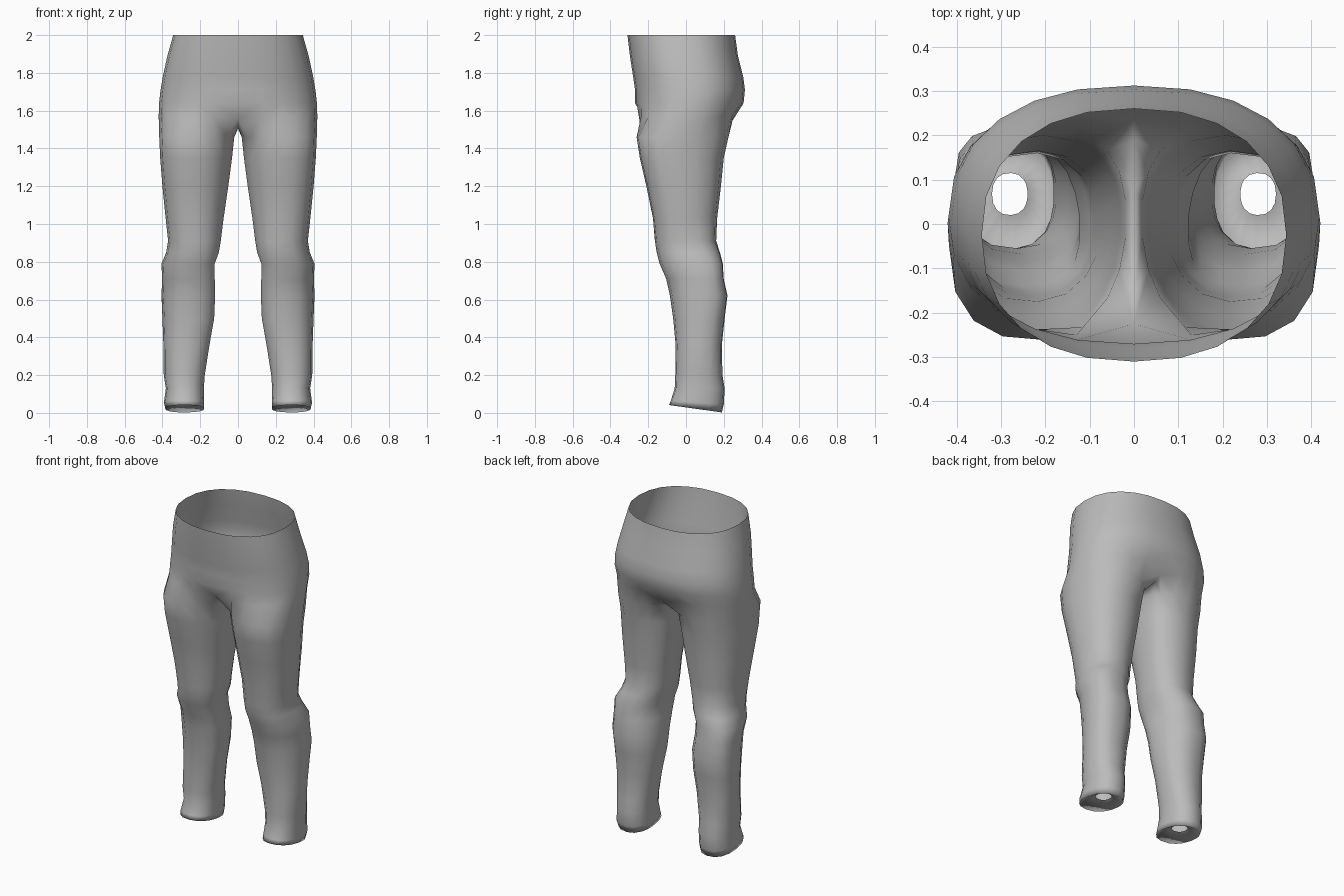
import bpy, bmesh
from math import sin, cos, radians, copysign

cube = bpy.data.objects.get("Cube")
if cube:
    bpy.data.objects.remove(cube, do_unlink=True)

ARC = 12      # segments round the outside of each half
INNER = 4     # extra points on the inside of the leg
SPREAD = 140  # half angle of the outside part of a leg ring


def power(v, e):
    return copysign(abs(v) ** e, v)


def oval(angle, x0, x1, y0, y1, e=0.87, skew=0.0):
    """Point on a rounded box outline; angle 0 is the outer side, -90 the front."""
    a = radians(angle)
    c, s = power(cos(a), e), power(sin(a), e)
    return ((x0 + x1) / 2 + (x1 - x0) / 2 * c,
            (y0 + y1) / 2 + (y1 - y0) / 2 * s + skew * c * abs(cos(a)))


def arc_t(k):
    return 2 * k / ARC - 1


def leg_ring(bm, z, x0, x1, y0, y1, tilt=0.0, skew=0.0):
    angles = [arc_t(k) * SPREAD for k in range(ARC + 1)]
    step = (360 - 2 * SPREAD) / (INNER + 1)
    angles += [SPREAD + step * (j + 1) for j in range(INNER)]
    ring = []
    for a in angles:
        x, y = oval(a, x0, x1, y0, y1, skew=skew)
        ring.append(bm.verts.new((x, y, z + tilt * (y - (y0 + y1) / 2))))
    return ring


def hip_arc(bm, z, w, y0, y1):
    ring = []
    for k in range(ARC + 1):
        x, y = oval(arc_t(k) * 90, -w, w, y0, y1)
        if k in (0, ARC):
            x = 0
        ring.append(bm.verts.new((x, y, z)))
    return ring


def bridge(bm, low, high, closed):
    n = len(low)
    for i in range(n if closed else n - 1):
        j = (i + 1) % n
        bm.faces.new((low[i], low[j], high[j], high[i]))


# z, inner x, outer x, front y, back y, tilt, outward-back skew
LEG = [
    (0.055, 0.24, 0.32, 0.02, 0.115, -0.1, 0),
    (0.022, 0.18, 0.385, -0.09, 0.19, -0.14, 0),
    (0.055, 0.178, 0.392, -0.08, 0.20, -0.08, 0),
    (0.13, 0.18, 0.382, -0.06, 0.205, 0, 0),
    (0.20, 0.175, 0.393, -0.057, 0.193, 0, 0),
    (0.36, 0.15, 0.395, -0.055, 0.19, 0, 0.01),
    (0.50, 0.125, 0.40, -0.068, 0.205, 0, 0.02),
    (0.62, 0.12, 0.405, -0.085, 0.22, 0, 0.03),
    (0.71, 0.122, 0.402, -0.105, 0.20, 0, 0.04),
    (0.79, 0.122, 0.405, -0.14, 0.195, 0, 0.04),
    (0.85, 0.10, 0.38, -0.155, 0.18, 0, 0.02),
    (0.91, 0.09, 0.37, -0.165, 0.16, 0, 0),
    (1.03, 0.075, 0.383, -0.175, 0.165, 0, -0.01),
    (1.20, 0.05, 0.40, -0.21, 0.185, 0, -0.02),
    (1.35, 0.03, 0.412, -0.245, 0.20, 0, -0.03),
    (1.46, 0.018, 0.417, -0.262, 0.225, 0, -0.03),
]
# z, half width, front y, back y
HIPS = [
    (1.57, 0.42, -0.27, 0.275),
    (1.64, 0.418, -0.27, 0.305),
    (1.71, 0.41, -0.27, 0.312),
    (1.78, 0.398, -0.28, 0.303),
    (1.89, 0.374, -0.297, 0.275),
    (2.00, 0.343, -0.31, 0.26),
]

bm = bmesh.new()

# Leg, from the folded-in hem up to the thigh
legs = [leg_ring(bm, *r) for r in LEG]
for low, high in zip(legs, legs[1:]):
    bridge(bm, low, high, True)

# Hips and waist, half of the outline
hips = [hip_arc(bm, *r) for r in HIPS]
for low, high in zip(hips, hips[1:]):
    bridge(bm, low, high, False)

# Crotch: the seam dips between the legs
base = hips[0]
base[0].co.y, base[0].co.z = -0.225, 1.56
base[1].co.y += 0.012
base[ARC].co.y, base[ARC].co.z = 0.235, 1.53
base[ARC - 1].co.y -= 0.015
seam = [bm.verts.new((0, 0.19 - 0.34 * j / (INNER - 1), 1.505)) for j in range(INNER)]
bridge(bm, legs[-1], base + seam, True)

bmesh.ops.recalc_face_normals(bm, faces=bm.faces)
mesh = bpy.data.meshes.new("trousers")
bm.to_mesh(mesh)
bm.free()

trousers = bpy.data.objects.new("trousers", mesh)
bpy.context.collection.objects.link(trousers)

# Cloth colour
cloth = bpy.data.materials.new("grey cloth")
cloth.use_nodes = True
grey = (0.5, 0.5, 0.5, 1)
cloth.diffuse_color = grey
cloth.node_tree.nodes["Principled BSDF"].inputs["Base Color"].default_value = grey
mesh.materials.append(cloth)

# Other half by mirroring
mirror = trousers.modifiers.new("mirror", 'MIRROR')
mirror.use_clip = True
mirror.merge_threshold = 0.002

bpy.context.view_layer.objects.active = trousers
trousers.select_set(True)
bpy.ops.object.shade_smooth()
